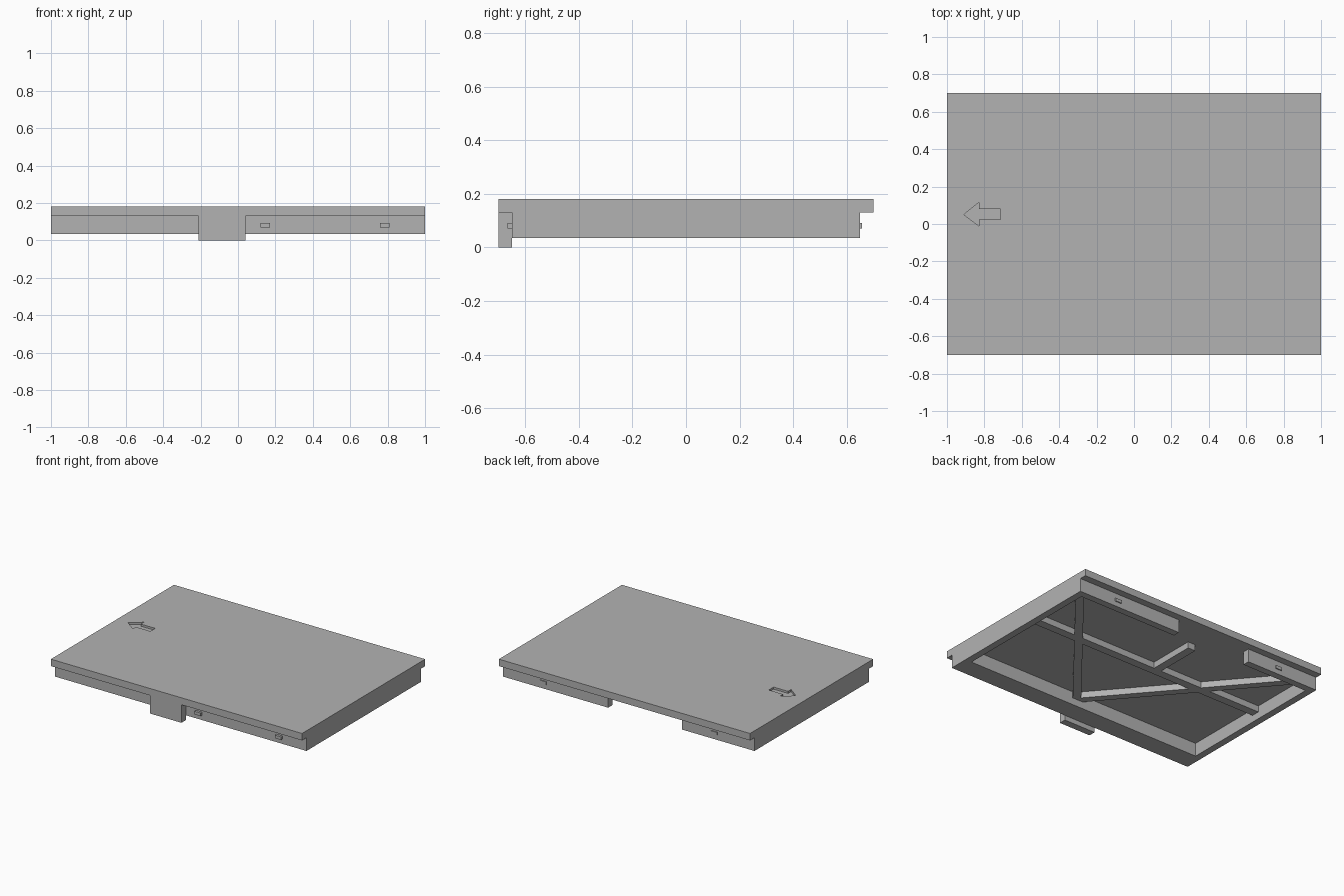
import bpy
from math import atan2, hypot
from mathutils import Matrix, Vector

cube = bpy.data.objects.get("Cube")
if cube:
    bpy.data.objects.remove(cube, do_unlink=True)

grey = bpy.data.materials.new("plain grey")
grey.use_nodes = True
grey.diffuse_color = (0.45, 0.45, 0.45, 1)
grey.node_tree.nodes["Principled BSDF"].inputs["Base Color"].default_value = grey.diffuse_color


def prism(name, outline, z0, z1):
    """Extrude a counter-clockwise outline from z0 up to z1."""
    n = len(outline)
    verts = [(x, y, z) for z in (z0, z1) for x, y in outline]
    faces = [list(range(n))[::-1], list(range(n, 2 * n))]
    faces += [[i, (i + 1) % n, (i + 1) % n + n, i + n] for i in range(n)]
    mesh = bpy.data.meshes.new(name)
    mesh.from_pydata(verts, [], faces)
    mesh.materials.append(grey)
    obj = bpy.data.objects.new(name, mesh)
    bpy.context.collection.objects.link(obj)
    return obj


def box(name, x0, x1, y0, y1, z0, z1):
    return prism(name, [(x0, y0), (x1, y0), (x1, y1), (x0, y1)], z0, z1)


def rib(name, start, end, width):
    """Straight stiffening rib under the plate."""
    a, b = Vector(start), Vector(end)
    side = (b - a).orthogonal().normalized() * width / 2
    return prism(name, [a - side, b - side, b + side, a + side], RIB, CEIL)


TOP, CEIL, RIM, RIB = 0.18, 0.13, 0.035, 0.085
HALF_Y, WALL_Y, T = 0.7, 0.65, 0.05

# Top plate with an engraved arrow
plate = box("top_plate", -1, 1, -HALF_Y, HALF_Y, CEIL, TOP)
arrow = [(-0.91, 0.05), (-0.83, -0.01), (-0.83, 0.025), (-0.715, 0.025),
         (-0.715, 0.08), (-0.83, 0.08), (-0.83, 0.115)]
cutter = prism("arrow_cutter", arrow, TOP - 0.015, TOP + 0.05)
cutter.hide_render = True
cut = plate.modifiers.new("arrow_engraving", 'BOOLEAN')
cut.operation, cut.solver, cut.object = 'DIFFERENCE', 'EXACT', cutter
bpy.context.view_layer.objects.active = plate
bpy.ops.object.modifier_apply(modifier=cut.name)
bpy.data.objects.remove(cutter, do_unlink=True)

# Walls: sides, thick front, and back with a gap
box("left_wall", 1 - T, 1, -WALL_Y, WALL_Y, RIM, CEIL)
box("right_wall", -1, T - 1, -WALL_Y, WALL_Y, RIM, CEIL)
box("front_wall", T - 1, 1 - T, -WALL_Y, -0.51, RIM, CEIL)
box("back_wall_left", 0.165, 1 - T, WALL_Y - T, WALL_Y, RIM, CEIL)
box("back_wall_right", T - 1, -0.425, WALL_Y - T, WALL_Y, RIM, CEIL)

# Front pull tab
box("front_tab", -0.21, 0.04, -HALF_Y, -WALL_Y, 0, CEIL)

# Snap pegs on front and back walls
for i, x in enumerate((0.145, 0.785)):
    box(f"front_peg_{i + 1}", x - 0.025, x + 0.025, -0.667, -WALL_Y, 0.07, 0.092)
for i, x in enumerate((-0.68, 0.68)):
    box(f"back_peg_{i + 1}", x - 0.025, x + 0.025, WALL_Y, 0.657, 0.07, 0.092)

# Ribs under the plate
rib("cross_rib", (T - 1, 0.095), (1 - T, 0.095), 0.06)
rib("back_rib", (-0.095, 0.12), (-0.095, 0.47), 0.06)
rib("left_diagonal_rib", (0.04, -0.53), (0.97, 0.61), 0.055)
rib("right_diagonal_rib", (0.06, -0.53), (-0.93, 0.63), 0.055)
